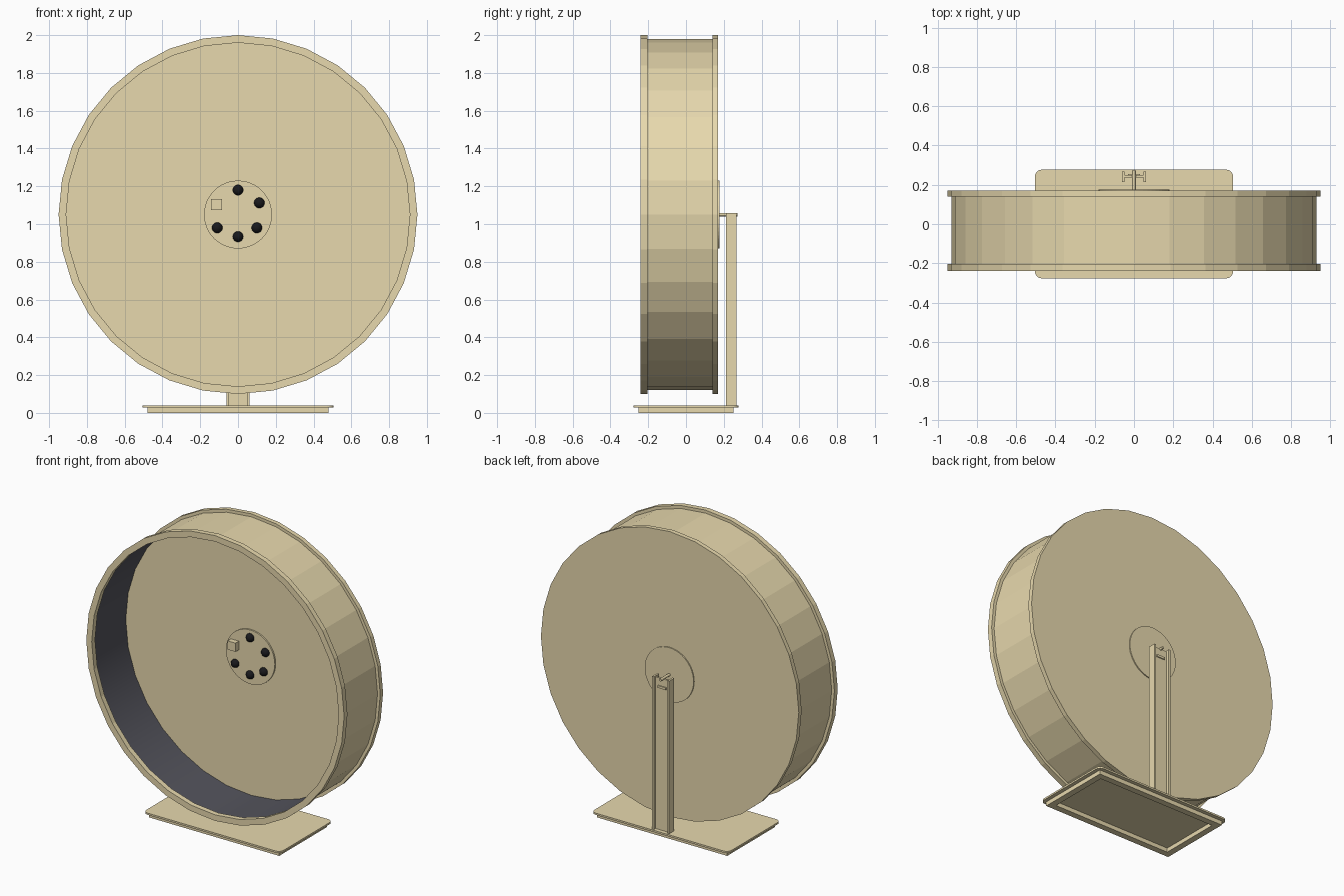
import bpy, bmesh, math
from mathutils import Matrix, Vector

if "Cube" in bpy.data.objects:
    bpy.data.objects.remove(bpy.data.objects["Cube"])

HUB_Z = 1.05


def material(name, rgb):
    m = bpy.data.materials.new(name)
    m.diffuse_color = (*rgb, 1)
    m.use_nodes = True
    m.node_tree.nodes["Principled BSDF"].inputs["Base Color"].default_value = m.diffuse_color
    return m


WOOD = material("wood", (0.80, 0.69, 0.42))
DARK = material("dark_lining", (0.09, 0.09, 0.11))
BLACK = material("black", (0.01, 0.01, 0.012))


def finish(name, bm, mat):
    bmesh.ops.recalc_face_normals(bm, faces=bm.faces)
    me = bpy.data.meshes.new(name)
    bm.to_mesh(me)
    bm.free()
    me.materials.append(mat)
    ob = bpy.data.objects.new(name, me)
    bpy.context.collection.objects.link(ob)
    return ob


def box(name, lo, hi, mat=WOOD, corner=0.0):
    """Box between two corners, with optional rounded vertical edges."""
    lo, hi = Vector(lo), Vector(hi)
    bm = bmesh.new()
    bmesh.ops.create_cube(bm, size=1, matrix=Matrix.Translation((lo + hi) / 2)
                          @ Matrix.Diagonal((*(hi - lo), 1)))
    if corner:
        edges = [e for e in bm.edges if abs(e.verts[0].co.z - e.verts[1].co.z) > 1e-4]
        bmesh.ops.bevel(bm, geom=edges, offset=corner, segments=5, profile=0.5, affect='EDGES')
    return finish(name, bm, mat)


def ring(name, r_in, r_out, y0, y1, sides=32, mat=WOOD):
    """Square-section hoop around the wheel axis."""
    bm = bmesh.new()
    loops = []
    for i in range(sides):
        a = 2 * math.pi * i / sides
        loops.append([bm.verts.new((r * math.cos(a), y, HUB_Z + r * math.sin(a)))
                      for r, y in ((r_in, y0), (r_out, y0), (r_out, y1), (r_in, y1))])
    for i, a in enumerate(loops):
        b = loops[(i + 1) % sides]
        for k in range(4):
            bm.faces.new((a[k], a[(k + 1) % 4], b[(k + 1) % 4], b[k]))
    return finish(name, bm, mat)


def disc(name, r, y0, y1, sides=32, z=HUB_Z):
    """Solid disc along y."""
    bm = bmesh.new()
    bmesh.ops.create_cone(bm, cap_ends=True, segments=sides, radius1=r, radius2=r, depth=y1 - y0,
                          matrix=Matrix.Translation((0, (y0 + y1) / 2, z))
                          @ Matrix.Rotation(math.pi / 2, 4, 'X'))
    return finish(name, bm, WOOD)


# Wheel: front rim, running drum with dark inside, solid back
ring("front_rim", 0.91, 0.95, -0.24, -0.205)
drum = ring("running_drum", 0.925, 0.93, -0.21, 0.145)
drum.data.materials.append(DARK)
for p in drum.data.polygons:
    radial = Vector((p.center.x, 0, p.center.z - HUB_Z))
    if p.normal.dot(radial) < -0.1:
        p.material_index = 1
        p.use_smooth = True
disc("back_panel", 0.95, 0.14, 0.17)

# Hub discs and axle
disc("front_hub", 0.18, 0.13, 0.145, 48)
disc("back_hub", 0.18, 0.165, 0.177, 48)
disc("axle", 0.009, 0.17, 0.272, 16)

# Hub studs and the square block
for i, (x, z) in enumerate(((0, 1.18), (0.113, 1.112), (0.1, 0.98), (0, 0.933), (-0.11, 0.98))):
    bm = bmesh.new()
    bmesh.ops.create_uvsphere(bm, u_segments=20, v_segments=12, radius=0.028,
                              matrix=Matrix.Translation((x, 0.13, z)))
    for f in bm.faces:
        f.smooth = True
    finish(f"hub_stud_{i + 1}", bm, BLACK)
box("hub_block", (-0.143, 0.095, 1.075), (-0.085, 0.135, 1.133))

# Upright post: two flanges joined by a web
for side, s in (("left", -1), ("right", 1)):
    xs = sorted((s * 0.049, s * 0.062))
    box(f"post_flange_{side}", (xs[0], 0.213, 0.035), (xs[1], 0.267, 1.057))
box("post_web", (-0.05, 0.236, 0.035), (0.05, 0.249, 1.05))
box("axle_bracket", (-0.03, 0.247, 0.985), (0.03, 0.256, 1.0))

# Base: thin rounded plate on a hollow skirt
box("base_plate", (-0.505, -0.277, 0.028), (0.505, 0.277, 0.04), corner=0.035)
for side, s in (("a", -1), ("b", 1)):
    ys = sorted((s * 0.252, s * 0.21))
    box(f"skirt_long_{side}", (-0.48, ys[0], 0), (0.48, ys[1], 0.03))
    xs = sorted((s * 0.48, s * 0.438))
    box(f"skirt_short_{side}", (xs[0], -0.21, 0), (xs[1], 0.21, 0.03))
